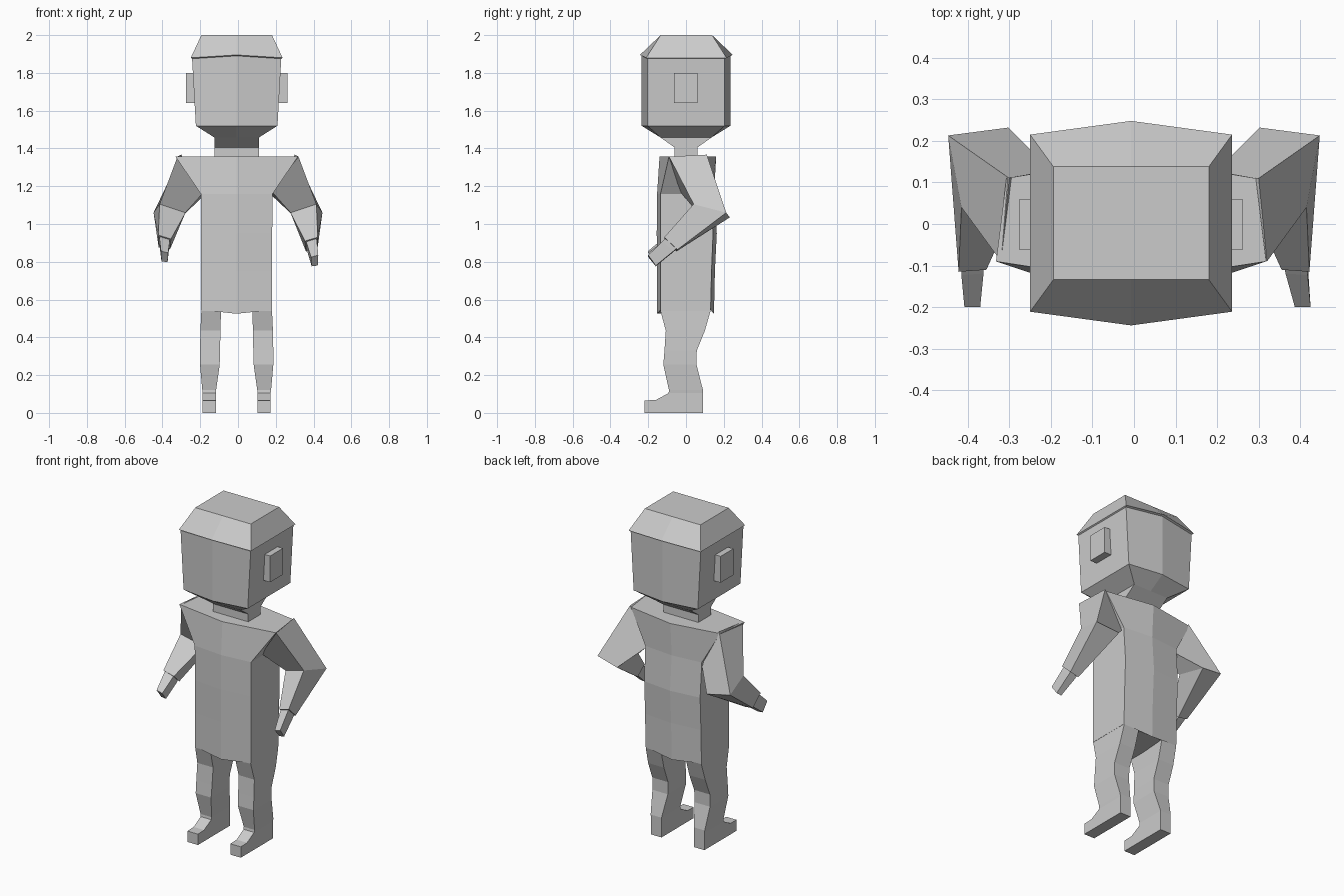
import bpy
import bmesh

default_cube = bpy.data.objects.get("Cube")
if default_cube:
    bpy.data.objects.remove(default_cube, do_unlink=True)

CENTRE = -0.007  # the body's own middle line
RIGHT, LEFT = -1, 1

# Single flat colour
grey = bpy.data.materials.new("light_grey")
grey.use_nodes = True
GREY_COLOUR = (0.6, 0.6, 0.6, 1)
grey.diffuse_color = GREY_COLOUR
for node in grey.node_tree.nodes:
    if node.type == "BSDF_PRINCIPLED":
        node.inputs["Base Color"].default_value = GREY_COLOUR


def loft(name, rings):
    """Join rings that have equal point counts into a closed flat-shaded solid."""
    mesh_data = bpy.data.meshes.new(name)
    bm = bmesh.new()
    loops = [[bm.verts.new(point) for point in ring] for ring in rings]
    count = len(loops[0])
    for lower, upper in zip(loops, loops[1:]):
        for i in range(count):
            j = (i + 1) % count
            bm.faces.new((lower[i], lower[j], upper[j], upper[i]))
    bm.faces.new(loops[0])
    bm.faces.new(loops[-1])
    bmesh.ops.recalc_face_normals(bm, faces=bm.faces)
    bm.to_mesh(mesh_data)
    bm.free()
    mesh_data.materials.append(grey)
    part = bpy.data.objects.new(name, mesh_data)
    bpy.context.collection.objects.link(part)
    return part


def hexagon(z, half_width, front, back, bulge=0.0, mid_lift=0.0, back_width=None):
    """Cross-section with a pointed middle on the front and the back."""
    rear_width = back_width or half_width
    return [
        (CENTRE - half_width, front, z),
        (CENTRE, front - bulge, z + mid_lift),
        (CENTRE + half_width, front, z),
        (CENTRE + rear_width, back, z),
        (CENTRE, back + bulge, z + mid_lift),
        (CENTRE - rear_width, back, z),
    ]


def rectangle(z, x_inner, x_outer, front, back, side):
    """Cross-section of a limb on one side of the body."""
    inner, outer = CENTRE + side * x_inner, CENTRE + side * x_outer
    return [(inner, front, z), (outer, front, z), (outer, back, z), (inner, back, z)]


def mirrored(ring, side, dx=0.0, dz=0.0):
    return [(side * (x + dx), y, z + dz) for x, y, z in ring]


def blend(ring_a, ring_b, amount, shrink):
    """Ring part of the way between two rings, tightened round its middle."""
    mixed = [[a + (b - a) * amount for a, b in zip(p, q)]
             for p, q in zip(ring_a, ring_b)]
    middle = [sum(axis) / len(mixed) for axis in zip(*mixed)]
    return [tuple(m + (c - m) * shrink for c, m in zip(point, middle))
            for point in mixed]


# Head cap with a slight overhanging rim
loft("head_cap", [
    hexagon(1.873, 0.232, -0.2, 0.2, 0.03, 0.015),
    hexagon(1.88, 0.243, -0.211, 0.215, 0.033, 0.015),
    hexagon(2.0, 0.187, -0.134, 0.138),
])

# Head, chin and neck
loft("head", [
    hexagon(1.34, 0.118, -0.06, 0.06),
    hexagon(1.405, 0.118, -0.06, 0.06),
    hexagon(1.458, 0.118, -0.135, 0.135),
    hexagon(1.52, 0.216, -0.205, 0.205, 0.03),
    hexagon(1.875, 0.236, -0.205, 0.205, 0.03, 0.015),
])

# Torso, flaring to the shoulders
loft("torso", [
    hexagon(0.545, 0.188, -0.135, 0.13, 0.018, -0.02),
    hexagon(0.75, 0.188, -0.135, 0.135, 0.018),
    hexagon(0.95, 0.188, -0.135, 0.143, 0.02),
    hexagon(1.16, 0.19, -0.135, 0.13, 0.018),
    hexagon(1.358, 0.325, -0.09, 0.11, 0.05, 0.0, 0.3),
])

# Arm cross-sections: front outer, front inner, back inner, back outer
SHOULDER = [(0.32, -0.09, 1.357), (0.18, -0.03, 1.17),
            (0.18, 0.11, 1.15), (0.3, 0.11, 1.367)]
ELBOW = [(0.415, 0.04, 1.105), (0.278, 0.06, 1.06),
         (0.302, 0.232, 1.035), (0.447, 0.213, 1.06)]
WRIST = [(0.422, -0.115, 0.93), (0.355, -0.11, 0.91),
         (0.36, -0.05, 0.855), (0.42, -0.045, 0.865)]
FINGERTIPS = [(0.425, -0.2, 0.835), (0.387, -0.2, 0.825),
              (0.39, -0.16, 0.776), (0.422, -0.16, 0.78)]

for side, label in ((RIGHT, "right"), (LEFT, "left")):
    # The right hand is held slightly higher and closer in
    raised = side == RIGHT
    dx = -0.017 if raised else 0.0
    dz = 0.022 if raised else 0.0

    loft(label + "_arm", [
        mirrored(SHOULDER, side),
        mirrored(ELBOW, side),
        mirrored(WRIST, side, 0.0, dz / 2),
    ])

    wrist = mirrored(WRIST, side, 0.0, dz / 2)
    tips = mirrored(FINGERTIPS, side, dx, dz)
    loft(label + "_hand", [
        blend(wrist, tips, -0.05, 0.8),
        blend(wrist, tips, 0.15, 0.85),
        tips,
    ])

    # Ear
    loft(label + "_ear", [
        rectangle(1.64, 0.2, 0.268, -0.063, 0.06, side),
        rectangle(1.8, 0.2, 0.268, -0.063, 0.06, side),
    ])

    # Leg, running down into the foot
    loft(label + "_leg", [
        rectangle(0.57, 0.08, 0.187, -0.135, 0.13, side),
        rectangle(0.54, 0.083, 0.187, -0.135, 0.13, side),
        rectangle(0.435, 0.086, 0.192, -0.107, 0.1, side),
        rectangle(0.33, 0.088, 0.194, -0.114, 0.057, side),
        rectangle(0.255, 0.09, 0.194, -0.12, 0.056, side),
        rectangle(0.12, 0.109, 0.182, -0.09, 0.09, side),
        rectangle(0.105, 0.109, 0.18, -0.092, 0.09, side),
        rectangle(0.068, 0.109, 0.18, -0.16, 0.09, side),
        rectangle(0.066, 0.109, 0.18, -0.22, 0.09, side),
        rectangle(0.0, 0.109, 0.18, -0.22, 0.09, side),
    ])
